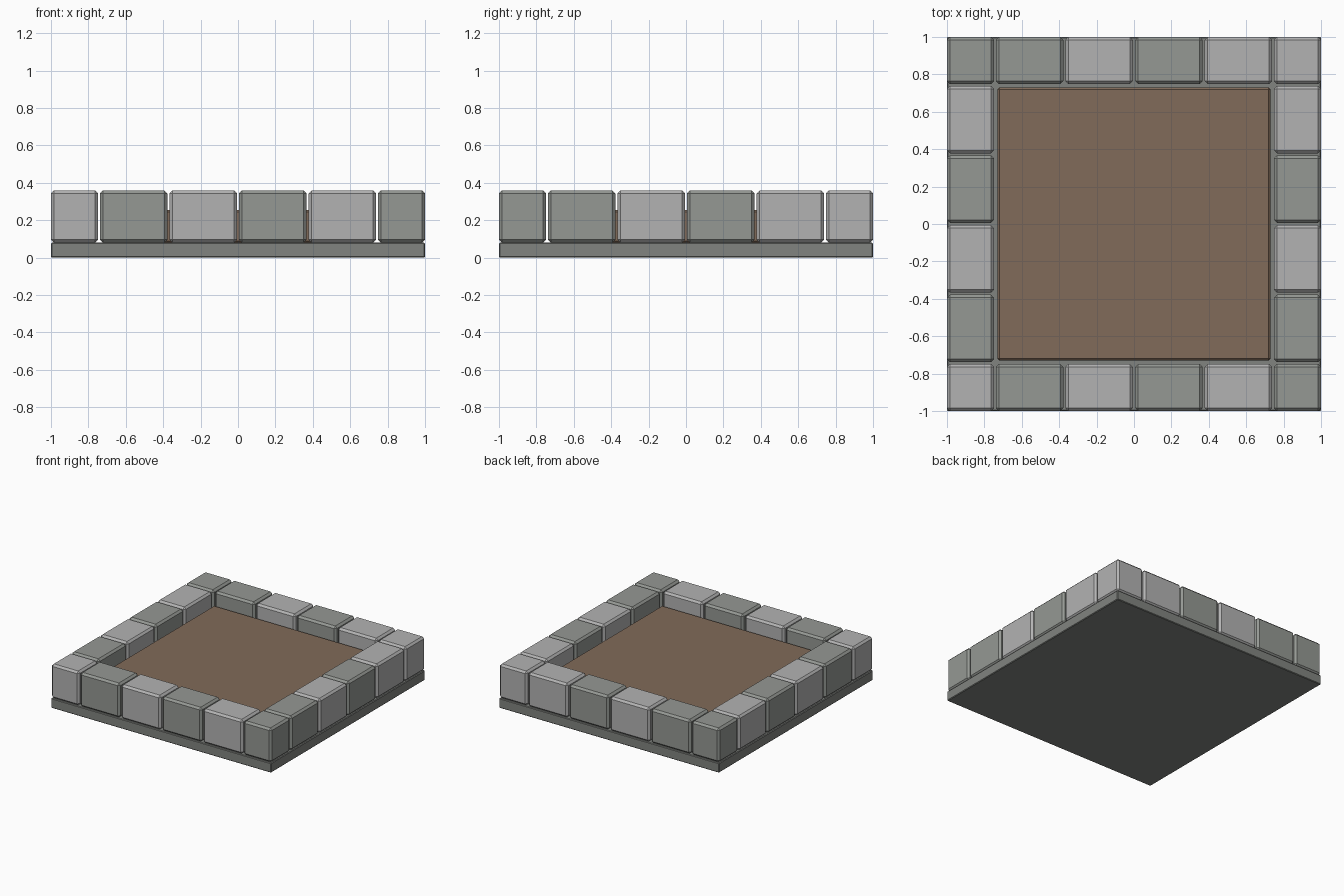
import bpy

if "Cube" in bpy.data.objects:
    bpy.data.objects.remove(bpy.data.objects["Cube"])


def material(name, color):
    m = bpy.data.materials.new(name)
    m.diffuse_color = (*color, 1)
    m.use_nodes = True
    m.node_tree.nodes["Principled BSDF"].inputs["Base Color"].default_value = m.diffuse_color
    return m


LIGHT = material("light_stone", (0.45, 0.45, 0.45))
DARK = material("dark_stone", (0.30, 0.315, 0.295))
SLAB = material("slab_stone", (0.22, 0.23, 0.215))
SOIL = material("soil", (0.22, 0.145, 0.10))


def block(name, center, size, bevel, mat):
    bpy.ops.mesh.primitive_cube_add(size=1, location=center)
    ob = bpy.context.object
    ob.name = name
    ob.scale = size
    bpy.ops.object.transform_apply(location=False, rotation=False, scale=True)
    mod = ob.modifiers.new("chamfer", "BEVEL")
    mod.width = bevel
    mod.segments = 1
    ob.data.materials.append(mat)
    return ob


# base slab and soil bed
block("base_slab", (0, 0, 0.04), (2, 2, 0.08), 0.005, SLAB)
block("soil_bed", (0, 0, 0.167), (1.46, 1.46, 0.175), 0.01, SOIL)

# border stones
DEPTH, HEIGHT, LENGTH, PITCH = 0.252, 0.28, 0.36, 0.372
Z = 0.08 + HEIGHT / 2
MID = 1 - DEPTH / 2

for sx in (-1, 1):
    for sy in (-1, 1):
        block("corner_stone", (sx * MID, sy * MID, Z), (DEPTH, DEPTH, HEIGHT),
              0.016, LIGHT if sx == sy else DARK)

for i in range(4):
    c = (i - 1.5) * PITCH
    mat = LIGHT if i % 2 else DARK
    for s in (-1, 1):
        block("row_stone", (c, s * MID, Z), (LENGTH, DEPTH, HEIGHT), 0.016, mat)
        block("side_stone", (s * MID, c, Z), (DEPTH, LENGTH, HEIGHT), 0.016, mat)
